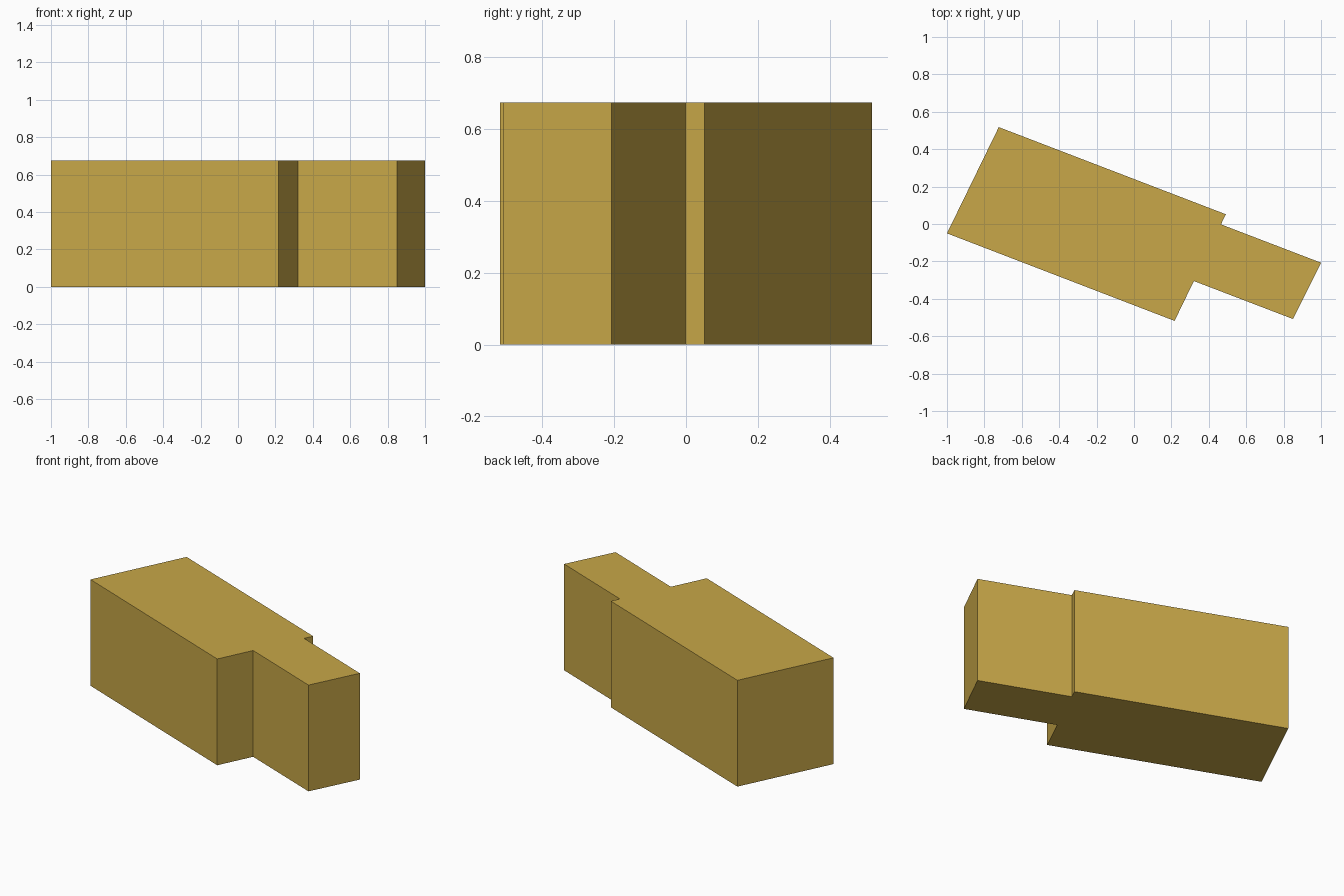
import bpy
import bmesh

cube = bpy.data.objects.get("Cube")
if cube:
    bpy.data.objects.remove(cube, do_unlink=True)

HEIGHT = 0.674

# Single flat ochre colour
ochre = bpy.data.materials.new("ochre")
ochre.use_nodes = True
colour = (0.58, 0.39, 0.065, 1.0)
ochre.diffuse_color = colour
ochre.node_tree.nodes["Principled BSDF"].inputs["Base Color"].default_value = colour

# Footprint, counter-clockwise: wide main block with a narrower wing
footprint = [
    (-1.0, -0.05), (0.217, -0.518), (0.32, -0.305), (0.85, -0.508),
    (1.0, -0.207), (0.465, -0.002), (0.491, 0.052), (-0.723, 0.518),
]


def extrude_outline(name, outline, height, material):
    """Solid block with a flat top and bottom from a plan outline."""
    bm = bmesh.new()
    base = bm.faces.new([bm.verts.new((x, y, 0)) for x, y in outline])
    walls = bmesh.ops.extrude_face_region(bm, geom=[base], use_keep_orig=True)
    top = [v for v in walls["geom"] if isinstance(v, bmesh.types.BMVert)]
    bmesh.ops.translate(bm, verts=top, vec=(0, 0, height))
    bmesh.ops.recalc_face_normals(bm, faces=bm.faces)
    mesh = bpy.data.meshes.new(name)
    bm.to_mesh(mesh)
    bm.free()
    mesh.materials.append(material)
    obj = bpy.data.objects.new(name, mesh)
    bpy.context.collection.objects.link(obj)
    return obj


# Building body
extrude_outline("building_block", footprint, HEIGHT, ochre)
